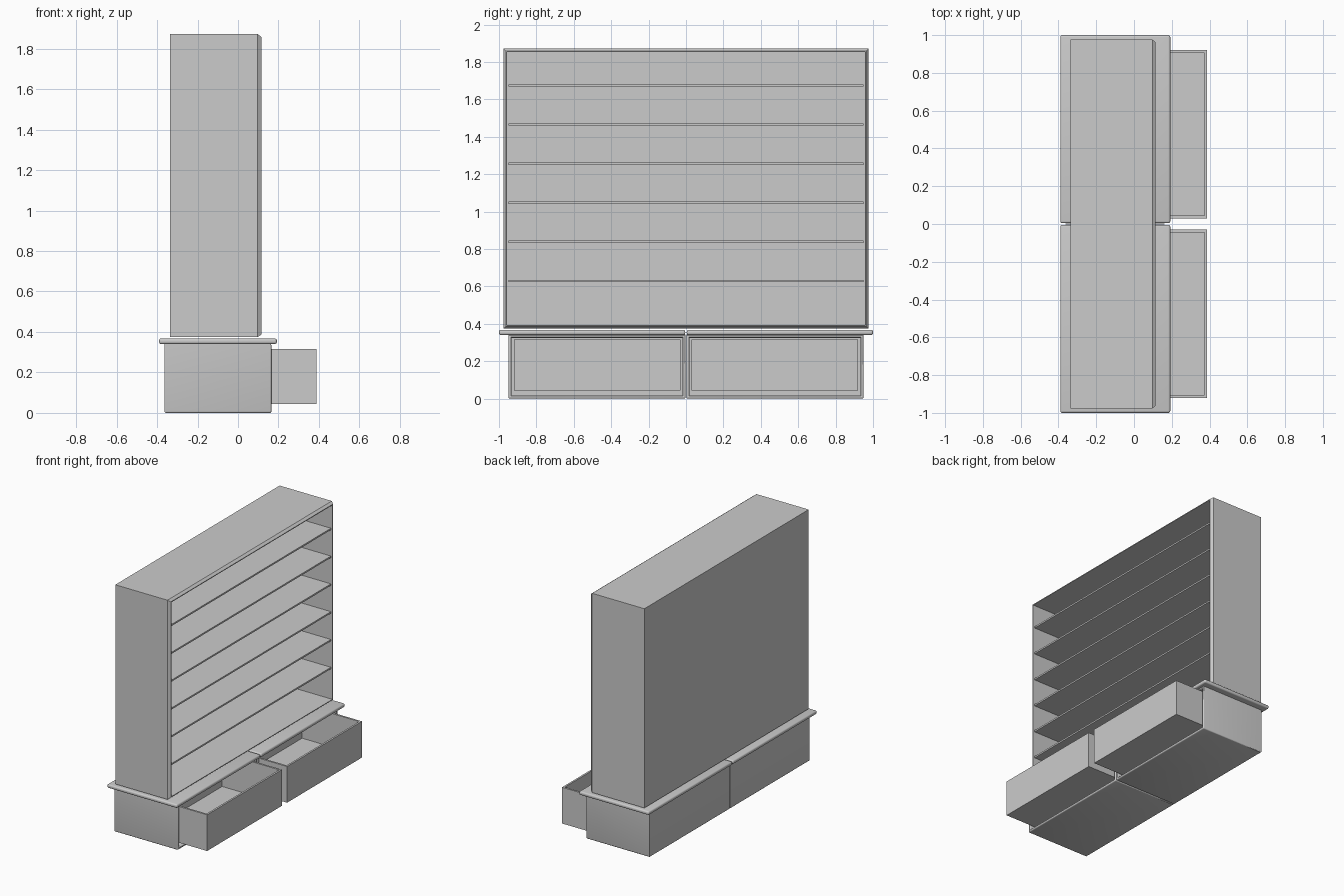
import bpy, bmesh
from mathutils import Vector

if "Cube" in bpy.data.objects:
    bpy.data.objects.remove(bpy.data.objects["Cube"])


def box_bm(x0, x1, y0, y1, z0, z1):
    bm = bmesh.new()
    bmesh.ops.create_cube(bm, size=1)
    lo, hi = Vector((x0, y0, z0)), Vector((x1, y1, z1))
    for v in bm.verts:
        v.co = Vector([lo[i] + (hi[i] - lo[i]) * (v.co[i] + 0.5) for i in range(3)])
    bm.normal_update()
    return bm


def side(bm, axis):
    return max(bm.faces, key=lambda f: f.calc_center_median()[axis] + 10 * f.normal[axis])


def inset(bm, face, t, d=0.0):
    bmesh.ops.inset_individual(bm, faces=[face], thickness=t, depth=d)


def push_in(bm, face, vec):
    new = bmesh.ops.extrude_discrete_faces(bm, faces=[face])["faces"][0]
    bmesh.ops.translate(bm, verts=list(new.verts), vec=vec)


def finish(bm, name, smooth=False):
    bmesh.ops.recalc_face_normals(bm, faces=bm.faces[:])
    mesh = bpy.data.meshes.new(name)
    bm.to_mesh(mesh)
    bm.free()
    obj = bpy.data.objects.new(name, mesh)
    bpy.context.collection.objects.link(obj)
    if smooth:
        bpy.ops.object.select_all(action='DESELECT')
        obj.select_set(True)
        bpy.context.view_layer.objects.active = obj
        bpy.ops.object.shade_smooth_by_angle()
    return obj


# Bookcase shell with slanted front frame and hollow inside
bm = box_bm(-0.337, 0.097, -0.976, 0.976, 0.374, 1.872)
front = side(bm, 0)
inset(bm, front, 0.019, 0.018)
inset(bm, front, 0.008)
push_in(bm, front, (-0.43, 0, 0))
finish(bm, "bookcase_shell")

# Six evenly spaced shelves
for i in range(6):
    z = 0.629 + 0.209 * i
    finish(box_bm(-0.318, 0.108, -0.95, 0.95, z - 0.006, z + 0.006), f"shelf_{i + 1}")

for s, label in ((-1, "left"), (1, "right")):
    def span(a, b):
        return sorted((s * a, s * b))

    # Hollow cabinet with rounded front and bottom edges
    bm = box_bm(-0.363, 0.165, *span(0.002, 0.95), 0, 0.342)
    front = side(bm, 0)
    inset(bm, front, 0.025)
    push_in(bm, front, (-0.5, 0, 0))
    edges = [e for e in bm.edges
             if all(v.co.x > 0.164 for v in e.verts) and len({round(f.normal.x) for f in e.link_faces}) > 1
             or all(v.co.z < 0.001 for v in e.verts)]
    bmesh.ops.bevel(bm, geom=edges, offset=0.008, segments=3, profile=0.5, affect='EDGES')
    finish(bm, f"cabinet_{label}", True)

    # Rounded cabinet top
    bm = box_bm(-0.39, 0.192, *span(0.004, 1.0), 0.34, 0.368)
    bmesh.ops.bevel(bm, geom=bm.edges[:], offset=0.011, segments=4, profile=0.5, affect='EDGES')
    finish(bm, f"cabinet_top_{label}", True)

    # Open drawer, pulled out
    bm = box_bm(-0.115, 0.387, *span(0.03, 0.92), 0.043, 0.315)
    top = side(bm, 2)
    inset(bm, top, 0.02)
    push_in(bm, top, (0, 0, -0.252))
    finish(bm, f"drawer_{label}")
